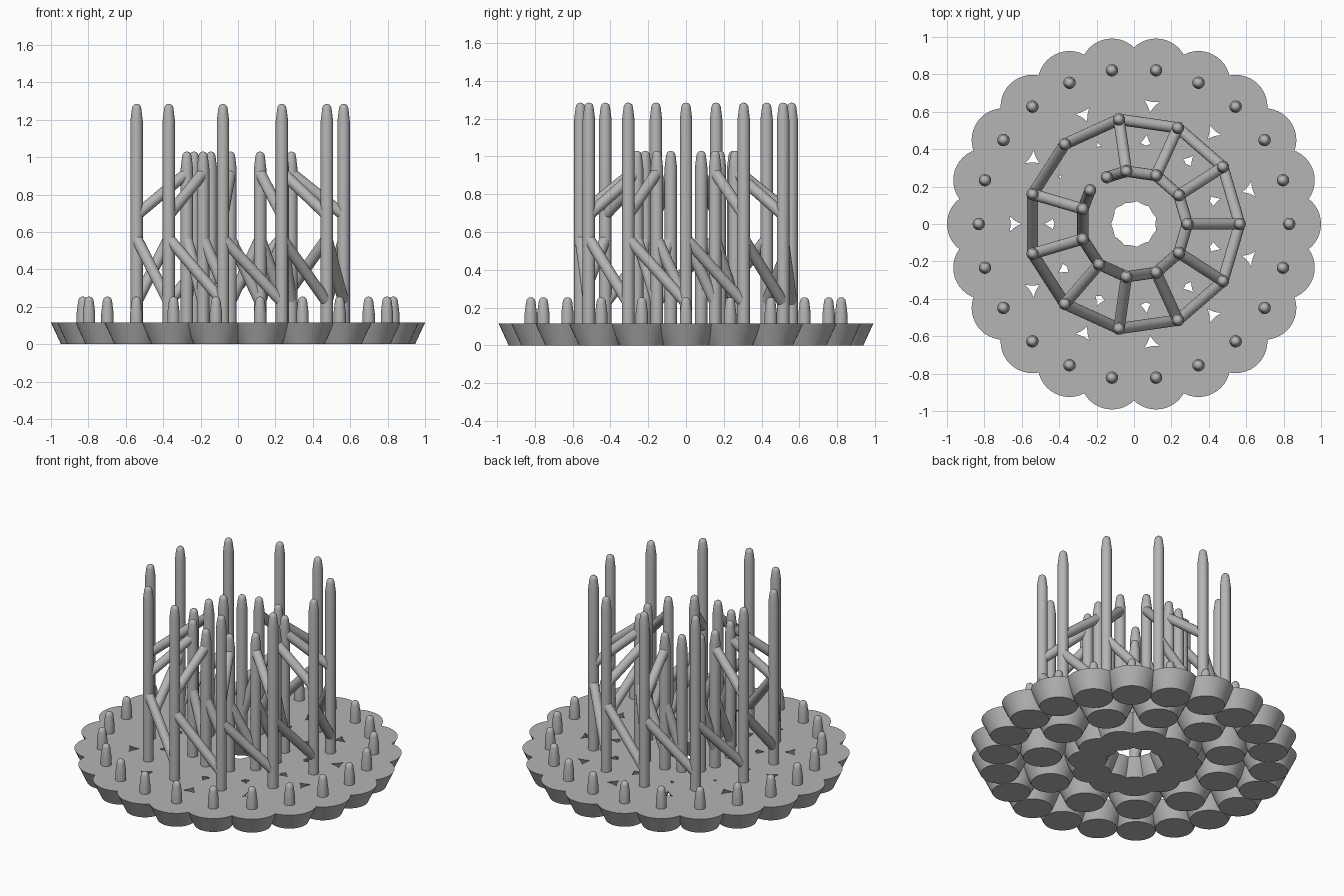
import bpy
import bmesh
from math import cos, sin, tau, radians
from mathutils import Vector, Matrix

default = bpy.data.objects.get("Cube")
if default:
    bpy.data.objects.remove(default, do_unlink=True)

GREY = (0.46, 0.46, 0.46, 1)
grey = bpy.data.materials.new("resin_grey")
grey.use_nodes = True
grey.diffuse_color = GREY
grey.node_tree.nodes["Principled BSDF"].inputs["Base Color"].default_value = GREY

PAD_TOP = 0.115
POST_R = 0.033
BRACE_R = 0.03


def finish(name, bm):
    mesh = bpy.data.meshes.new(name)
    bmesh.ops.recalc_face_normals(bm, faces=bm.faces)
    bm.to_mesh(mesh)
    bm.free()
    mesh.materials.append(grey)
    ob = bpy.data.objects.new(name, mesh)
    bpy.context.collection.objects.link(ob)
    bpy.ops.object.select_all(action="DESELECT")
    ob.select_set(True)
    bpy.context.view_layer.objects.active = ob
    bpy.ops.object.shade_smooth_by_angle(angle=radians(40))
    return ob


def ring(radius, count):
    return [Vector((radius * cos(tau * i / count), radius * sin(tau * i / count), 0))
            for i in range(count)]


def add_pads(name, spots):
    """Flared foot discs, wider at the top."""
    bm = bmesh.new()
    for p in spots:
        bmesh.ops.create_cone(bm, cap_ends=True, segments=40, radius1=0.117, radius2=0.17,
                              depth=PAD_TOP,
                              matrix=Matrix.Translation(p + Vector((0, 0, PAD_TOP / 2))))
    return finish(name, bm)


def add_posts(name, spots, height):
    """Round posts with a tapered, rounded tip."""
    bm = bmesh.new()
    profile = [(POST_R, PAD_TOP - 0.02), (POST_R, height - 0.09), (0.025, height - 0.025),
               (0.021, height - 0.011), (0.012, height - 0.003), (0, height)]
    for p in spots:
        verts = [bm.verts.new(p + Vector((r, 0, z))) for r, z in profile]
        edges = [bm.edges.new(pair) for pair in zip(verts, verts[1:])]
        bmesh.ops.spin(bm, geom=verts + edges, cent=p, axis=(0, 0, 1),
                       angle=tau, steps=20, use_merge=True)
    bmesh.ops.remove_doubles(bm, verts=bm.verts, dist=0.0005)
    return finish(name, bm)


def add_braces(name, pairs, z_start, z_end):
    """Slanted tubes from one post axis to another."""
    bm = bmesh.new()
    for p, q in pairs:
        a = p + Vector((0, 0, z_start))
        b = q + Vector((0, 0, z_end))
        turn = (b - a).to_track_quat("Z", "Y").to_matrix().to_4x4()
        bmesh.ops.create_cone(bm, cap_ends=True, segments=20, radius1=BRACE_R,
                              radius2=BRACE_R, depth=(b - a).length,
                              matrix=Matrix.Translation((a + b) / 2) @ turn)
    return finish(name, bm)


# Post positions; one inner post is split into a pair
outer = ring(0.83, 22)
middle = ring(0.565, 11)
inner = ring(0.285, 11)
SPLIT = 4
pair = [Vector((-0.145, 0.25, 0)), Vector((-0.235, 0.18, 0))]
inner_all = inner[:SPLIT] + pair + inner[SPLIT + 1:]

# Base made of overlapping pads
add_pads("outer_pads", outer)
add_pads("middle_pads", middle)
add_pads("inner_pads", inner_all)

# Posts
add_posts("outer_short_posts", outer, 0.255)
add_posts("middle_tall_posts", middle, 1.285)
add_posts("inner_posts", inner_all, 1.03)

# Braces around each ring, falling counter-clockwise
add_braces("middle_ring_braces", list(zip(middle, middle[1:] + middle[:1])), 0.565, 0.225)
links = [(p, q) for p, q in zip(inner_all, inner_all[1:] + inner_all[:1])
         if not (p in pair and q in pair)]
add_braces("inner_ring_braces", links, 0.565, 0.225)

# Radial braces rising inwards
radial = [(m, n) for i, (m, n) in enumerate(zip(middle, inner)) if i != SPLIT]
add_braces("radial_braces", radial, 0.69, 0.915)
